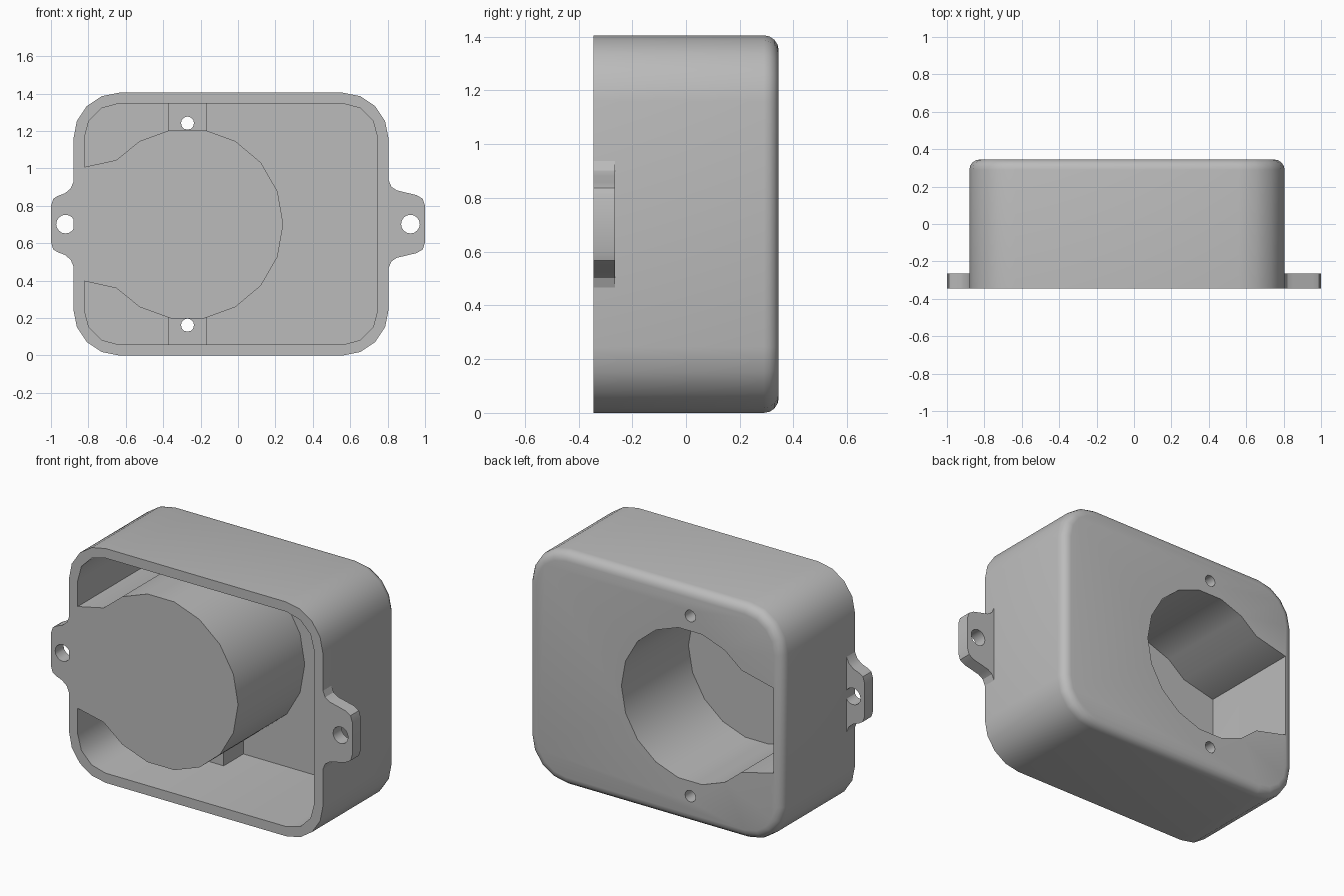
import bpy, bmesh
from math import sin, cos, radians

old = bpy.data.objects.get("Cube")
if old:
    bpy.data.objects.remove(old, do_unlink=True)

FRONT, BACK = -0.345, 0.345
WALL = 0.058
LEFT, RIGHT, HEIGHT = -0.88, 0.805, 1.405
MID = HEIGHT / 2
TUBE_X = -0.27

grey = bpy.data.materials.new("plain_grey")
grey.use_nodes = True
grey.diffuse_color = (0.5, 0.5, 0.5, 1)
grey.node_tree.nodes["Principled BSDF"].inputs["Base Color"].default_value = (0.5, 0.5, 0.5, 1)


def prism(name, outline, y0, y1, bevel=0):
    """Extrude an (x, z) outline along y, optionally rounding the rear rim."""
    bm = bmesh.new()
    face = bm.faces.new([bm.verts.new((x, y0, z)) for x, z in outline])
    ext = bmesh.ops.extrude_face_region(bm, geom=[face], use_keep_orig=True)
    verts = [g for g in ext["geom"] if isinstance(g, bmesh.types.BMVert)]
    for v in verts:
        v.co.y = y1
    if bevel:
        rim = [e for e in bm.edges if all(v in verts for v in e.verts)]
        bmesh.ops.bevel(bm, geom=rim, offset=bevel, segments=4, profile=0.5, affect='EDGES')
    bmesh.ops.recalc_face_normals(bm, faces=bm.faces)
    mesh = bpy.data.meshes.new(name)
    bm.to_mesh(mesh)
    bm.free()
    mesh.materials.append(grey)
    obj = bpy.data.objects.new(name, mesh)
    bpy.context.collection.objects.link(obj)
    return obj


def arc(cx, cz, r, a0, a1, n):
    return [(cx + r * cos(radians(a0 + (a1 - a0) * i / n)),
             cz + r * sin(radians(a0 + (a1 - a0) * i / n))) for i in range(n + 1)]


def circle(cx, cz, r, n):
    return arc(cx, cz, r, 0, 360, n)[:-1]


def rounded_rect(x0, x1, z0, z1, r, n):
    return (arc(x1 - r, z1 - r, r, 0, 90, n) + arc(x0 + r, z1 - r, r, 90, 180, n)
            + arc(x0 + r, z0 + r, r, 180, 270, n) + arc(x1 - r, z0 + r, r, 270, 360, n))


def flared_round(r, half_mouth):
    """Round outline that opens out to the side wall."""
    end = LEFT + WALL
    upper = arc(TUBE_X, MID, r, 0, 120, 6) + arc(TUBE_X, MID, r, 138, 138, 1)[:1]
    upper.append((end, MID + half_mouth))
    lower = [(x, 2 * MID - z) for x, z in reversed(upper[1:])]
    return upper + lower


def cut(obj, outline, y0, y1):
    """Subtract a prism from the object and discard the cutter."""
    cutter = prism("cutter", outline, y0, y1)
    cutter.hide_render = True
    mod = obj.modifiers.new("cut", 'BOOLEAN')
    mod.operation, mod.solver, mod.object = 'DIFFERENCE', 'EXACT', cutter
    bpy.context.view_layer.objects.active = obj
    bpy.ops.object.modifier_apply(modifier=mod.name)
    bpy.data.objects.remove(cutter, do_unlink=True)


pocket = flared_round(0.457, 0.255)
screw_holes = [circle(TUBE_X, MID + s * 0.54, 0.035, 12) for s in (1, -1)]

# Housing: rounded box, open at the front
housing = prism("housing", rounded_rect(LEFT, RIGHT, 0, HEIGHT, 0.245, 4), FRONT, BACK, 0.055)
cut(housing, rounded_rect(LEFT + WALL, RIGHT - WALL, WALL, HEIGHT - WALL, 0.185, 3),
    FRONT - 0.1, BACK - WALL)
cut(housing, pocket, 0, BACK + 0.1)
for hole in screw_holes:
    cut(housing, hole, 0.2, BACK + 0.1)

# Tube: closed at the front, open through the rear plate
tube = prism("tube", flared_round(0.512, 0.305), FRONT, BACK - WALL)
cut(tube, pocket, FRONT + 0.055, BACK + 0.1)
parts = [housing, tube]

# Screw blocks between the tube and the housing
for s, hole, side in zip((1, -1), screw_holes, ("top", "bottom")):
    z0, z1 = MID + s * 0.485, MID + s * (MID - WALL / 2)
    x0, x1 = TUBE_X - 0.105, TUBE_X + 0.105
    block = prism(side + "_screw_block", [(x0, z0), (x1, z0), (x1, z1), (x0, z1)],
                  0.10, BACK - WALL)
    cut(block, hole, 0, BACK)
    parts.append(block)

# Mounting ears with filleted roots
ears = {
    "left_ear": (1, RIGHT, [(0, 0.235), (0.015, 0.2), (0.045, 0.18), (0.15, 0.155)]),
    "right_ear": (-1, LEFT, [(0, 0.225), (0.015, 0.19), (0.045, 0.165), (0.085, 0.15)]),
}
for name, (s, edge, root) in ears.items():
    upper = [(edge - s * 0.03, 0.235)] + [(edge + s * x, h) for x, h in root]
    upper += [(s * 0.988, 0.135), (s, 0.097)]
    outline = ([(x, MID + h) for x, h in upper]
               + [(x, MID - h) for x, h in reversed(upper)])
    ear = prism(name, outline, FRONT, -0.265)
    cut(ear, circle(s * 0.922, MID, 0.05, 16), FRONT - 0.1, 0)
    parts.append(ear)

# Smooth the curved walls, keep the edges crisp
bpy.ops.object.select_all(action='DESELECT')
for obj in parts:
    obj.select_set(True)
bpy.context.view_layer.objects.active = housing
bpy.ops.object.shade_smooth_by_angle(angle=radians(32))
